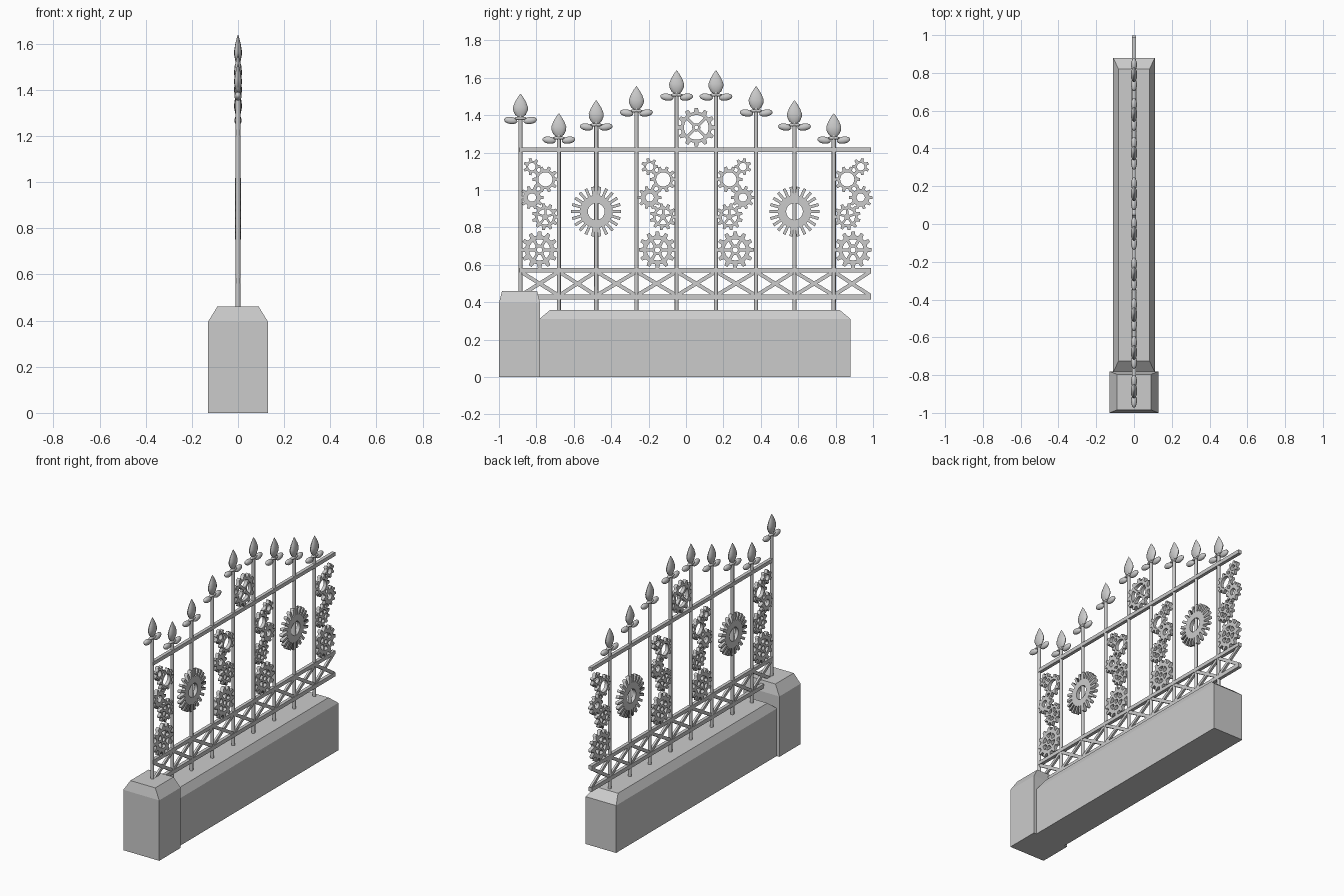
import bpy, bmesh
from math import sin, cos, pi, atan2, hypot, radians

if "Cube" in bpy.data.objects:
    bpy.data.objects.remove(bpy.data.objects["Cube"])

MID = 0.055                                   # mirror line of the fence panel
BARS = [-0.885, -0.68, -0.48, -0.265, -0.05, 0.16, 0.375, 0.58, 0.79]
TIPS = [1.515, 1.41, 1.48, 1.555, 1.64, 1.64, 1.555, 1.48, 1.41]


def finish(name, bm, smooth=None):
    bmesh.ops.recalc_face_normals(bm, faces=bm.faces)
    me = bpy.data.meshes.new(name)
    bm.to_mesh(me)
    bm.free()
    ob = bpy.data.objects.new(name, me)
    bpy.context.collection.objects.link(ob)
    if smooth:
        bpy.context.view_layer.objects.active = ob
        ob.select_set(True)
        bpy.ops.object.shade_smooth_by_angle(angle=radians(smooth))
        ob.select_set(False)
    return ob


def loft(bm, rings, cap=True):
    rows = [[bm.verts.new(p) for p in r] for r in rings]
    n = len(rows[0])
    for a, b in zip(rows, rows[1:]):
        for i in range(n):
            bm.faces.new((a[i], a[(i + 1) % n], b[(i + 1) % n], b[i]))
    if cap:
        bm.faces.new(rows[0])
        bm.faces.new(rows[-1])


def stone(name, hx, y0, y1, h, shoulder, inx, iny):
    # block with a sloped coping
    rect = lambda x, a, b, z: [(-x, a, z), (x, a, z), (x, b, z), (-x, b, z)]
    bm = bmesh.new()
    loft(bm, [rect(hx, y0, y1, 0), rect(hx, y0, y1, shoulder),
              rect(hx - inx, y0 + iny, y1 - iny, h)])
    return finish(name, bm)


def strip(name, y0, z0, y1, z1, w, t):
    # flat bar between two points in the fence plane
    bpy.ops.mesh.primitive_cube_add(size=1, location=(0, (y0 + y1) / 2, (z0 + z1) / 2),
                                    rotation=(atan2(z1 - z0, y1 - y0), 0, 0))
    ob = bpy.context.object
    ob.scale = (t, hypot(y1 - y0, z1 - z0), w)
    ob.name = name


def circle(r, cx=0, cy=0, n=20):
    return [(cx + r * cos(2 * pi * i / n), cy + r * sin(2 * pi * i / n)) for i in range(n)]


def teeth(n, root, tip, base_w=0.62, tip_w=0.34):
    pts = []
    for i in range(n):
        for f, r in ((-base_w, root), (-tip_w, tip), (tip_w, tip), (base_w, root)):
            a = 2 * pi * (i + f / 2) / n
            pts.append((r * cos(a), r * sin(a)))
    return pts


def windows(n, r0, r1, half_spoke, turn=0):
    # openings between spokes
    out = []
    for k in range(n):
        a0, a1 = 2 * pi * k / n + turn, 2 * pi * (k + 1) / n + turn
        loop = []
        for r, steps in ((r1, range(6)), (r0, reversed(range(6)))):
            d = half_spoke / r
            for s in steps:
                a = a0 + d + (a1 - a0 - 2 * d) * s / 5
                loop.append((r * cos(a), r * sin(a)))
        out.append(loop)
    return out


def gear(name, y, z, loops, depth=0.011):
    # filled outline with holes, stood up in the fence plane
    cu = bpy.data.curves.new(name, 'CURVE')
    cu.dimensions, cu.fill_mode, cu.extrude = '2D', 'BOTH', depth
    for pts in loops:
        sp = cu.splines.new('POLY')
        sp.points.add(len(pts) - 1)
        for p, (a, b) in zip(sp.points, pts):
            p.co = (a, b, 0, 1)
        sp.use_cyclic_u = True
    ob = bpy.data.objects.new(name, cu)
    bpy.context.collection.objects.link(ob)
    ob.location = (0, y, z)
    ob.rotation_euler = (pi / 2, 0, pi / 2)
    bpy.ops.object.select_all(action='DESELECT')
    ob.select_set(True)
    bpy.context.view_layer.objects.active = ob
    bpy.ops.object.convert(target='MESH')
    bpy.context.object.select_set(False)


def ball(name, y, z, size, tilt=0):
    bpy.ops.mesh.primitive_uv_sphere_add(segments=12, ring_count=8, radius=1,
                                         location=(0, y, z), rotation=(tilt, 0, 0))
    ob = bpy.context.object
    ob.scale, ob.name = size, name
    bpy.ops.object.shade_smooth_by_angle(angle=radians(60))
    ob.select_set(False)


# stone base
stone("pillar", 0.13, -1.0, -0.78, 0.46, 0.395, 0.04, 0.016)
stone("wall", 0.11, -0.785, 0.88, 0.36, 0.31, 0.028, 0.06)

# upright bars with spear finials
BUD = [(0.010, -0.128), (0.028, -0.113), (0.039, -0.090), (0.040, -0.072),
       (0.030, -0.045), (0.014, -0.018), (0.001, 0)]
for i, (y, tip) in enumerate(zip(BARS, TIPS)):
    z0 = 0.44 if i == 0 else 0.34
    bm = bmesh.new()
    loft(bm, [[(0.011 * cos(k * pi / 4), y + 0.011 * sin(k * pi / 4), z) for k in range(8)]
              for z in (z0, tip - 0.11)])
    finish("upright_bar", bm, 50)
    bm = bmesh.new()
    loft(bm, [[(0.42 * r * cos(k * pi / 6), y + r * sin(k * pi / 6), tip + z) for k in range(12)]
              for r, z in BUD])
    finish("spear_bud", bm, 50)
    ball("finial_collar", y, tip - 0.132, (0.014, 0.036, 0.009))
    for s in (-1, 1):
        ball("finial_leaf", y + s * 0.052, tip - 0.143, (0.016, 0.036, 0.019), s * 0.15)

# rails and lattice
strip("top_rail", -0.89, 1.215, 0.99, 1.215, 0.024, 0.022)
strip("middle_rail", -0.89, 0.572, 0.99, 0.572, 0.024, 0.022)
strip("bottom_rail", -0.89, 0.428, 0.99, 0.428, 0.026, 0.022)
ends = BARS + [0.985]
for a, b in zip(ends, ends[1:]):
    strip("lattice_brace", a, 0.436, b, 0.564, 0.02, 0.014)
    strip("lattice_brace", a, 0.564, b, 0.436, 0.02, 0.014)

# stacks of small gears, repeated and mirrored about the panel middle
STACK = [
    (-0.824, 1.125, [teeth(7, 0.032, 0.046), circle(0.020)]),
    (-0.752, 1.057, [teeth(10, 0.052, 0.070), circle(0.038)]),
    (-0.824, 0.960, [teeth(10, 0.047, 0.063), circle(0.022)]),
    (-0.752, 0.857, [teeth(11, 0.055, 0.072)] + windows(5, 0.016, 0.041, 0.006, 0.3)),
    (-0.783, 0.680, [teeth(12, 0.078, 0.100), circle(0.014)]
     + windows(6, 0.028, 0.056, 0.008)),
]
for y, z, loops in STACK:
    for off in (0, 0.63):
        gear("stack_gear", y + off, z, loops)
        gear("stack_gear", 2 * MID - y - off, z, [[(-a, b) for a, b in l] for l in loops])

# sunburst gears and the crowning gear
for y in (-0.48, 0.58):
    gear("sunburst_gear", y, 0.885, [teeth(22, 0.088, 0.134, 0.6, 0.42), circle(0.045)], 0.012)
gear("crown_gear", MID, 1.335, [teeth(12, 0.083, 0.103), circle(0.010)]
     + windows(4, 0.022, 0.066, 0.008, pi / 4))
